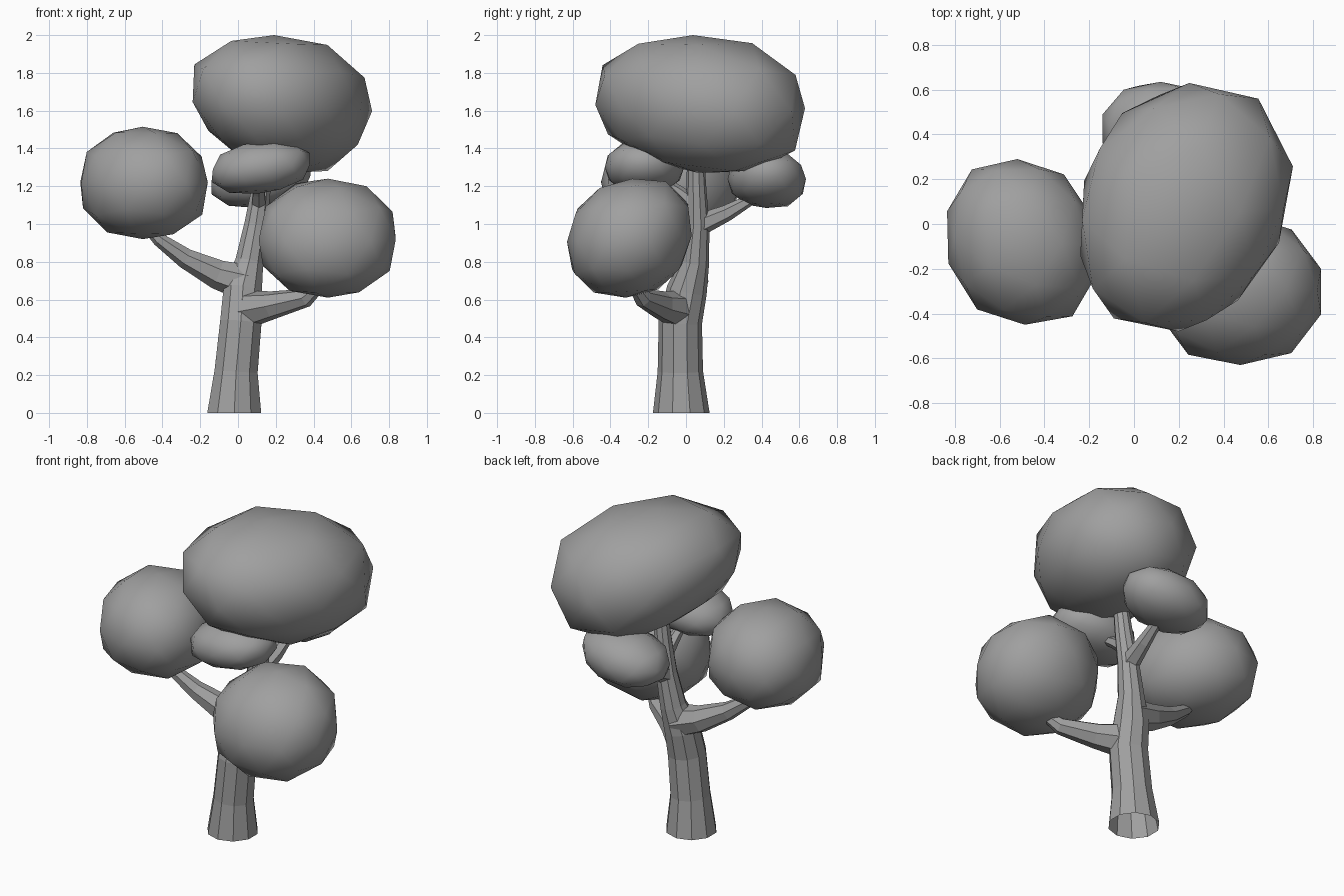
import bpy
import bmesh
from mathutils import Matrix, Vector

if "Cube" in bpy.data.objects:
    bpy.data.objects.remove(bpy.data.objects["Cube"], do_unlink=True)

GREY = (0.35, 0.35, 0.35, 1.0)
mat = bpy.data.materials.new("plain_grey")
mat.use_nodes = True
mat.diffuse_color = GREY
shader = mat.node_tree.nodes["Principled BSDF"]
shader.inputs["Base Color"].default_value = GREY
shader.inputs["Roughness"].default_value = 0.8


def finish(name, bm, smooth):
    bmesh.ops.recalc_face_normals(bm, faces=bm.faces)
    for face in bm.faces:
        face.smooth = smooth
    mesh = bpy.data.meshes.new(name)
    bm.to_mesh(mesh)
    bm.free()
    mesh.materials.append(mat)
    obj = bpy.data.objects.new(name, mesh)
    bpy.context.collection.objects.link(obj)
    return obj


def limb(name, path, sides, cap_start=True):
    """Tapered faceted tube without twist; path is a list of (x, y, z, radius)."""
    bm = bmesh.new()
    points = [Vector(p[:3]) for p in path]
    up = Vector((0, 0, 1))
    rings = []
    for i, p in enumerate(points):
        along = points[min(i + 1, len(points) - 1)] - points[max(i - 1, 0)]
        if i == 0 and not cap_start:
            along = up
        turn = up.rotation_difference(along).to_matrix().to_4x4()
        ring = bmesh.ops.create_circle(bm, segments=sides, radius=path[i][3],
                                       matrix=Matrix.Translation(p) @ turn)
        rings.append(ring["verts"])
    for low, high in zip(rings, rings[1:]):
        for k in range(sides):
            n = (k + 1) % sides
            bm.faces.new((low[k], low[n], high[n], high[k]))
    bm.faces.new(rings[-1])
    if cap_start:
        bm.faces.new(rings[0])
    return finish(name, bm, False)


def foliage(name, low, high, xy=0.0, xz=0.0, yz=0.0, boxy=2.3, bumps=()):
    """Soft low-poly ellipsoid fitted to a box, with slants and bumps or dents."""
    bm = bmesh.new()
    bmesh.ops.create_icosphere(bm, subdivisions=2, radius=1)
    # Slightly squared sphere, then bumps, then a symmetric slant
    slant = Matrix(((1, xy / 2, xz / 2), (xy / 2, 1, yz / 2), (xz / 2, yz / 2, 1)))
    for v in bm.verts:
        aim = v.co.normalized()
        size = 1 / sum(abs(c) ** boxy for c in aim) ** (1 / boxy)
        for side, amount in bumps:
            size += amount * max(0, aim.dot(Vector(side).normalized())) ** 4
        v.co = slant @ (aim * size)
    for axis in range(3):
        values = [v.co[axis] for v in bm.verts]
        lo, hi = min(values), max(values)
        for v in bm.verts:
            t = (v.co[axis] - lo) / (hi - lo)
            v.co[axis] = low[axis] + t * (high[axis] - low[axis])
    return finish(name, bm, True)


# Trunk, open underneath
limb("trunk", [(-.02, -.025, 0, .15), (-.01, -.03, .22, .12), (.015, -.03, .48, .115),
               (.025, .005, .65, .107), (.06, .045, .8, .078), (.095, .06, 1.0, .064),
               (.12, .055, 1.17, .054), (.15, .05, 1.42, .042)], 10, cap_start=False)

# Branches
limb("right_branch", [(.04, .02, .69, .1), (-.11, .01, .735, .08),
                      (-.28, -.02, .82, .055), (-.42, -.05, .92, .037),
                      (-.48, -.06, .98, .025)], 7)
limb("left_branch", [(.03, -.03, .545, .105), (.18, -.13, .57, .075),
                     (.36, -.23, .61, .05), (.44, -.28, .68, .03)], 7)
limb("back_branch", [(.09, .06, .99, .06), (.11, .22, 1.06, .043),
                     (.12, .38, 1.15, .025)], 6)
limb("front_branch", [(.11, .05, 1.1, .045), (.11, -.04, 1.17, .035),
                      (.11, -.13, 1.23, .026)], 6)

# Foliage clumps
foliage("crown_foliage", (-.24, -.48, 1.27), (.71, .63, 2.0), xy=.1, xz=-.12, yz=-.05,
        bumps=[((-1, 0, -1), -.18), ((0, 1, -1), .1), ((1, 0, -1), -.05),
               ((1, 1, 1), .06), ((1, -1, 0), -.12), ((-1, 1, 0), -.05),
               ((0, -1, -1), -.07), ((1, -1, -1), -.08), ((-1, -1, 0), -.04),
               ((1, 1, -1), -.03)])
foliage("right_foliage", (-.835, -.45, .92), (-.16, .29, 1.515), xy=-.1,
        bumps=[((1, 0, -1), .07), ((1, -1, 0), .05), ((-1, -1, -1), .06)])
foliage("left_foliage", (.11, -.63, .61), (.835, .03, 1.24), yz=.1,
        bumps=[((0, 1, 1), .08), ((-1, -1, 0), .03)])
foliage("front_foliage", (-.14, -.43, 1.16), (.38, -.01, 1.44), xz=.17,
        bumps=[((-1, 0, -1), .06)])
foliage("back_foliage", (-.14, .22, 1.085), (.39, .635, 1.39), xz=.18,
        bumps=[((0, 1, -1), .08), ((1, 0, 1), .06)])
